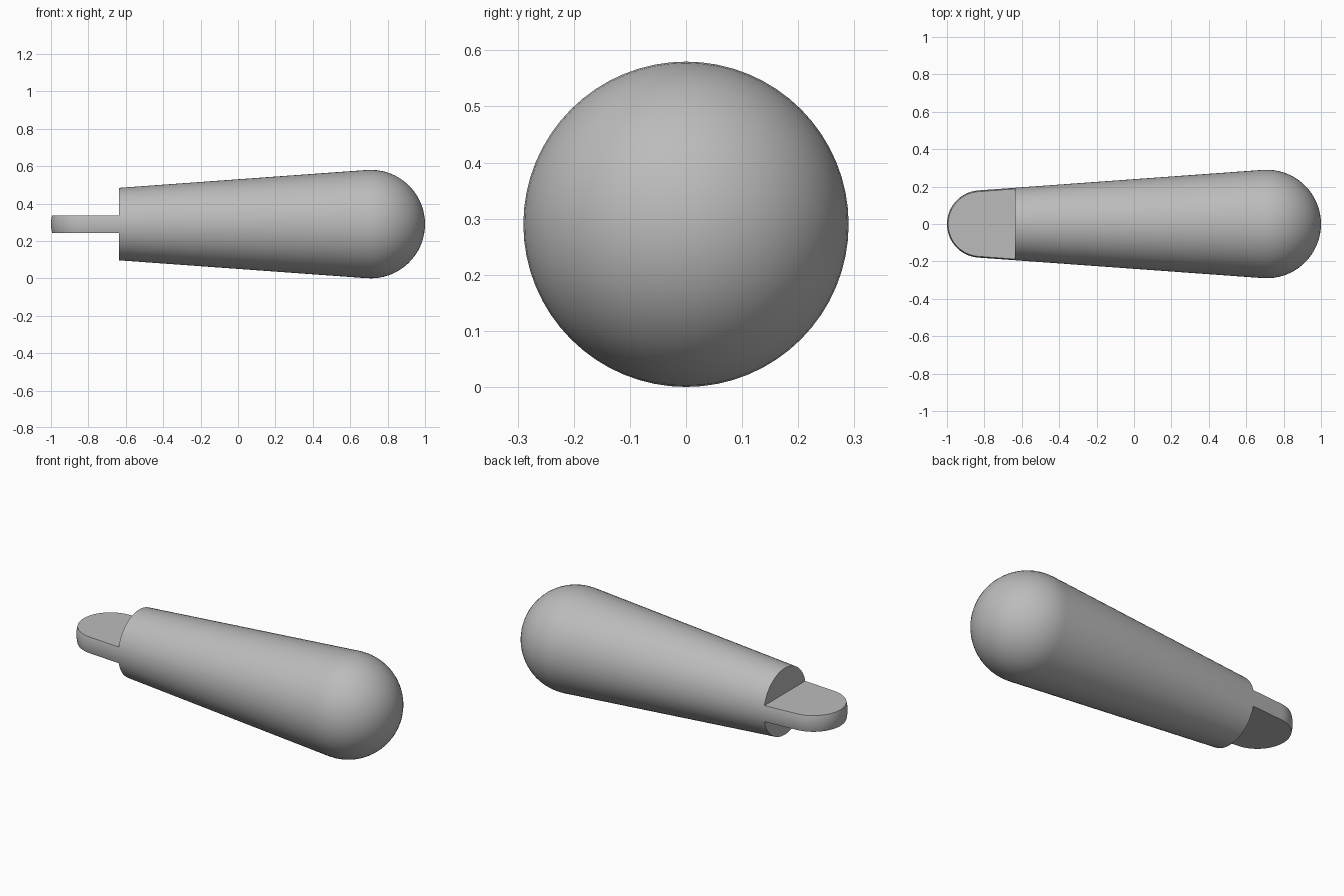
import bpy
import bmesh
from math import asin, cos, sin, pi
from mathutils import Matrix, Vector

cube = bpy.data.objects.get("Cube")
if cube:
    bpy.data.objects.remove(cube, do_unlink=True)

# Main dimensions
BIG_R, SMALL_R = 0.29, 0.18
BIG_X, SMALL_X = 1 - BIG_R, -1 + SMALL_R
SHOULDER_X = -0.636
TANG_HALF = 0.047
SEGMENTS = 64
ARC_STEPS = 16

grey = bpy.data.materials.new("plain grey")
grey.use_nodes = True
colour = (0.5, 0.5, 0.5, 1)
grey.diffuse_color = colour
grey.node_tree.nodes["Principled BSDF"].inputs["Base Color"].default_value = colour


def new_object(name, bm):
    mesh = bpy.data.meshes.new(name)
    bmesh.ops.recalc_face_normals(bm, faces=bm.faces)
    bm.to_mesh(mesh)
    bm.free()
    obj = bpy.data.objects.new(name, mesh)
    bpy.context.collection.objects.link(obj)
    return obj


def arc(centre_x, radius, start, end):
    angles = [start + (end - start) * i / ARC_STEPS for i in range(ARC_STEPS + 1)]
    return [Vector((centre_x + radius * cos(a), 0, radius * sin(a))) for a in angles]


# Tapered handle: two round ends joined by their common tangent, spun about x
tangent = pi / 2 + asin((BIG_R - SMALL_R) / (BIG_X - SMALL_X))
profile = arc(BIG_X, BIG_R, 0, tangent) + arc(SMALL_X, SMALL_R, tangent, pi)
bm = bmesh.new()
verts = [bm.verts.new(p) for p in profile]
edges = [bm.edges.new(pair) for pair in zip(verts, verts[1:])]
bmesh.ops.spin(bm, geom=verts + edges, cent=(0, 0, 0), axis=(1, 0, 0),
               angle=2 * pi, steps=SEGMENTS, use_merge=False)
bmesh.ops.remove_doubles(bm, verts=bm.verts, dist=0.0005)
bmesh.ops.translate(bm, verts=bm.verts, vec=(0, 0, BIG_R))
handle = new_object("handle_with_tang", bm)
handle.data.materials.append(grey)

# Cut away the narrow end above and below to leave a flat tang
cutters = []
for side, name in ((1, "upper_cutter"), (-1, "lower_cutter")):
    bm = bmesh.new()
    bmesh.ops.create_cube(bm, size=1, matrix=Matrix.Translation(
        (SHOULDER_X - 0.5, 0, BIG_R + side * (TANG_HALF + 0.5))))
    cutter = new_object(name, bm)
    cutter.hide_render = True
    cutters.append(cutter)
    mod = handle.modifiers.new(name, "BOOLEAN")
    mod.operation = "DIFFERENCE"
    mod.solver = "EXACT"
    mod.object = cutter

bpy.ops.object.select_all(action="DESELECT")
handle.select_set(True)
bpy.context.view_layer.objects.active = handle
for mod in list(handle.modifiers):
    bpy.ops.object.modifier_apply(modifier=mod.name)
for cutter in cutters:
    bpy.data.objects.remove(cutter, do_unlink=True)

# Smooth skin with crisp cut edges
bpy.ops.object.shade_smooth_by_angle(angle=pi / 6)
